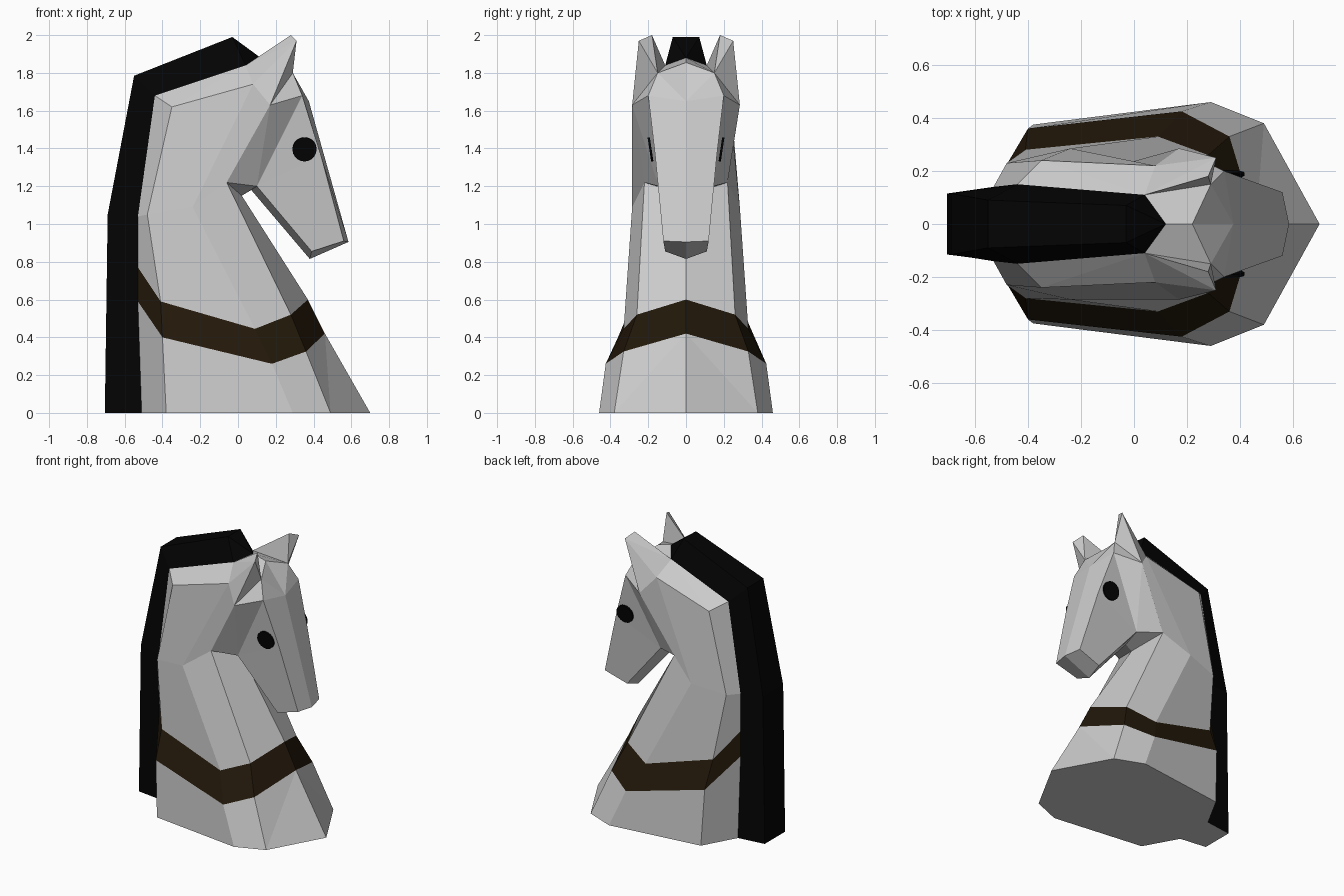
import bpy, bmesh
from mathutils import Vector

if "Cube" in bpy.data.objects:
    bpy.data.objects.remove(bpy.data.objects["Cube"])


def material(name, color):
    m = bpy.data.materials.new(name)
    m.diffuse_color = (*color, 1)
    m.use_nodes = True
    m.node_tree.nodes["Principled BSDF"].inputs["Base Color"].default_value = m.diffuse_color
    return m


black = material("black", (0.001, 0.001, 0.001))
brown = material("dark_brown", (0.016, 0.009, 0.003))


def finish(bm, name, mat=None):
    bmesh.ops.remove_doubles(bm, verts=bm.verts, dist=0.0005)
    bmesh.ops.recalc_face_normals(bm, faces=bm.faces)
    me = bpy.data.meshes.new(name)
    bm.to_mesh(me)
    bm.free()
    ob = bpy.data.objects.new(name, me)
    bpy.context.collection.objects.link(ob)
    if mat:
        me.materials.append(mat)
    return ob


def flip(p):
    return (p[0], -p[1], p[2])


def loft(name, rings, mat=None, cap_start=False, split_front=False):
    """Skin closed rings; each ring is given as its +y half and mirrored."""
    bm = bmesh.new()
    loops = []
    for half in rings:
        full = half + [flip(p) for p in reversed(half) if p[1] > 0]
        loops.append([bm.verts.new(p) for p in full])
    n = len(loops[0])
    for a, b in zip(loops, loops[1:]):
        for i in range(n):
            j = (i + 1) % n
            if split_front and i == 0:
                bm.faces.new((a[i], a[j], b[i]))
                bm.faces.new((a[j], b[j], b[i]))
            elif split_front and j == 0:
                bm.faces.new((a[i], a[j], b[j]))
                bm.faces.new((a[i], b[j], b[i]))
            else:
                bm.faces.new((a[i], a[j], b[j], b[i]))
    if cap_start:
        bm.faces.new(loops[0])
    return finish(bm, name, mat)


def mirrored_faces(name, points, faces):
    """Faces named by point letters, built on both sides of y = 0."""
    bm = bmesh.new()
    for f in faces:
        bm.faces.new([bm.verts.new(points[c]) for c in f])
        bm.faces.new([bm.verts.new(flip(points[c])) for c in reversed(f)])
    return finish(bm, name)


def hull(name, points):
    bm = bmesh.new()
    for p in points:
        bm.verts.new(p)
    bmesh.ops.convex_hull(bm, input=bm.verts)
    loose = [v for v in bm.verts if not v.link_faces]
    bmesh.ops.delete(bm, geom=loose, context='VERTS')
    return finish(bm, name)


# Half rings: front centre, front facet, widest, back side, back
base_ring = [(.70, 0, 0), (.49, .38, 0), (.29, .46, 0), (-.38, .375, 0), (-.51, .14, 0)]
band_low = [(.46, 0, .42), (.36, .33, .325), (.18, .425, .26), (-.40, .36, .40), (-.53, .14, .59)]
band_top = [(.37, 0, .60), (.28, .26, .52), (.09, .33, .445), (-.41, .28, .59), (-.53, .14, .77)]
throat = [(.02, 0, 1.15), (-.06, .22, 1.22), (-.24, .285, 1.09), (-.48, .23, 1.05), (-.53, .14, 1.04)]
crown = [(.10, 0, 1.5), (.17, .285, 1.63), (.08, .22, 1.74), (-.35, .24, 1.62), (-.44, .15, 1.68)]
poll = [(.12, 0, 1.88)] + [(.04, .11, 1.84)] * 4

loft("chest_base", [base_ring, band_low], cap_start=True, split_front=True)
loft("collar", [band_low, band_top], brown)

# Neck, with its top closed by the poll triangle
loft("neck", [band_top, throat, crown, poll])

# Head: J jaw back, K jaw corner, L jaw centre, T temple, P brow, M cheek front,
# E ear root, F forehead, G/O/Q poll, A/B muzzle tip, C/D chin, S throat
head = dict(J=(-.06, .22, 1.22), K=(.10, .145, 1.20), L=(.07, 0, 1.18), T=(.17, .285, 1.63),
            P=(.34, .20, 1.68), M=(.44, .163, 1.36), E=(.29, .15, 1.80), F=(.375, 0, 1.65),
            G=(.22, 0, 1.855), O=(.12, 0, 1.88), Q=(.04, .11, 1.84), A=(.56, .12, .91),
            B=(.585, 0, .905), C=(.39, .11, .855), D=(.38, 0, .815), S=(.02, 0, 1.15))
mirrored_faces("head", head, ["JKT", "KPT", "KMP", "TPE", "PFE", "EFG", "EGOQ", "TEQ",
                              "PMABF", "MKCA", "KLDC", "ABDC", "JSLK"])

# Ears
ear = [(.04, .11, 1.84), (.08, .22, 1.74), (.17, .285, 1.63), (.29, .15, 1.80),
       (.31, .25, 1.97), (.28, .18, 2.0)]
hull("ear_left", ear)
hull("ear_right", [flip(p) for p in ear])

# Mane: outer x, z, half width, then inner x, z, half width
mane = [(-.705, 0, .115, -.51, 0, .14),
        (-.69, 1.05, .115, -.53, 1.04, .14),
        (-.55, 1.785, .09, -.44, 1.68, .15),
        (-.03, 1.99, .07, .04, 1.84, .11),
        (.12, 1.88, .0001, .12, 1.88, .0001)]
loft("mane", [[(a, w, z), (b, v, y)] for a, z, w, b, y, v in mane], black)

# Grey underside of the mane
mirrored_faces("mane_foot", dict(a=(-.705, 0, 0), b=(-.705, .115, 0),
                                 c=(-.51, .14, 0), d=(-.51, 0, 0)), ["abcd"])

# Eyes: thin round discs in front of the cheeks
for side, name in ((1, "eye_left"), (-1, "eye_right")):
    bm = bmesh.new()
    bmesh.ops.create_cone(bm, cap_ends=True, segments=20, radius1=.064, radius2=.064, depth=.012)
    turn = Vector((0, side, -.15)).to_track_quat('Z', 'Y').to_matrix()
    bmesh.ops.rotate(bm, verts=bm.verts, matrix=turn)
    bmesh.ops.translate(bm, verts=bm.verts, vec=(.352, side * .188, 1.395))
    finish(bm, name, black)
